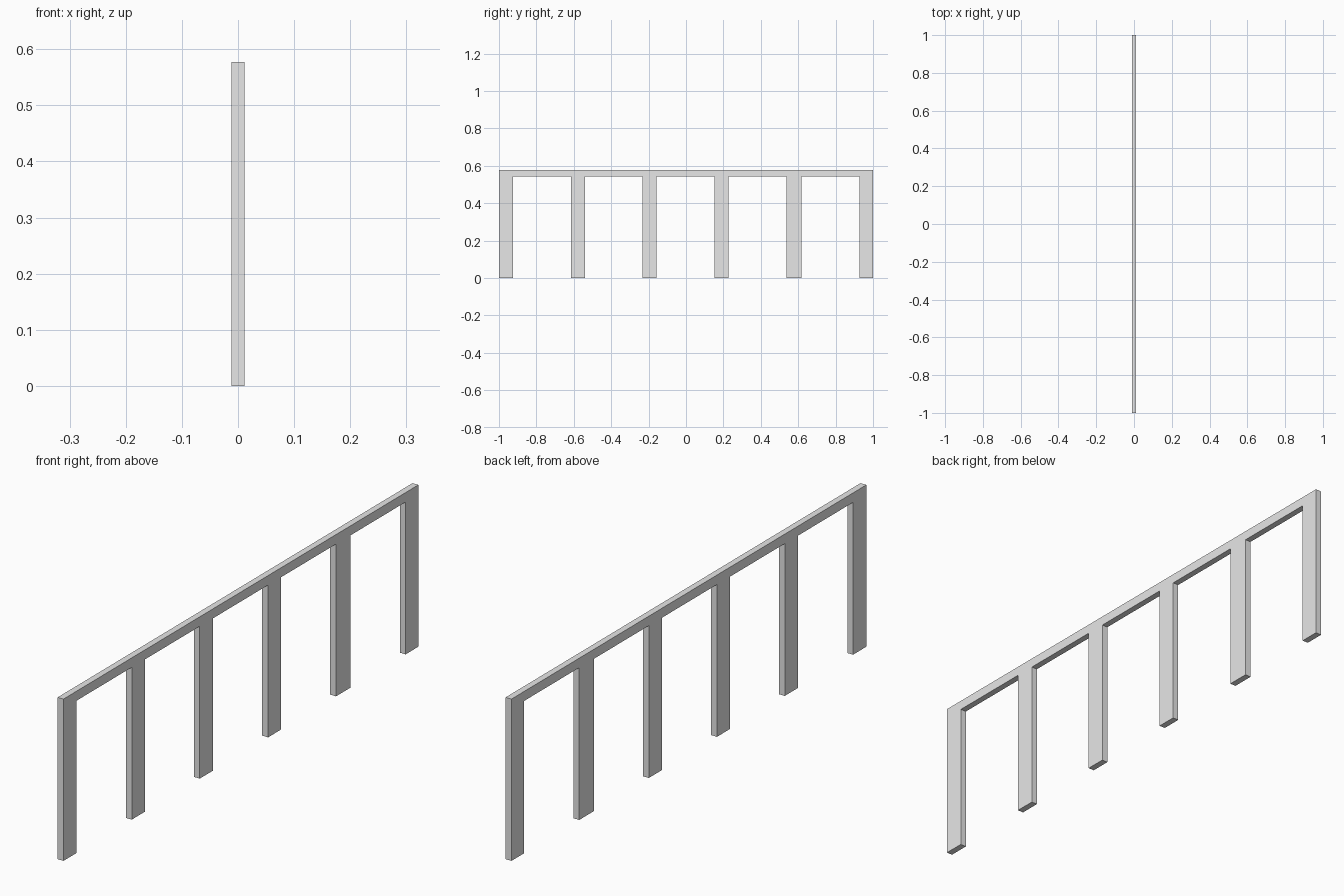
import bpy
import bmesh

if "Cube" in bpy.data.objects:
    bpy.data.objects.remove(bpy.data.objects["Cube"])

HALF_X = 0.0115      # half thickness of the frame
TOP = 0.577          # top of the rail
RAIL_BOTTOM = 0.543  # underside of the rail

# Start and end of each post along y
POSTS = [(-1.0, -0.925), (-0.615, -0.54), (-0.232, -0.158),
         (0.153, 0.226), (0.536, 0.618), (0.928, 1.0)]

grey = bpy.data.materials.new("light grey")
grey.diffuse_color = (0.8, 0.8, 0.8, 1.0)
grey.use_nodes = True
grey.node_tree.nodes["Principled BSDF"].inputs["Base Color"].default_value = grey.diffuse_color

# Comb-shaped outline: rail on top, posts hanging down to the ground
outline = [(1.0, TOP), (-1.0, TOP)]
for i, (y0, y1) in enumerate(POSTS):
    if i > 0:
        outline.append((y0, RAIL_BOTTOM))
    outline += [(y0, 0.0), (y1, 0.0)]
    if i < len(POSTS) - 1:
        outline.append((y1, RAIL_BOTTOM))

# Extrude the outline through the thickness
bm = bmesh.new()
face = bm.faces.new([bm.verts.new((-HALF_X, y, z)) for y, z in outline])
result = bmesh.ops.extrude_face_region(bm, geom=[face], use_keep_orig=True)
moved = [v for v in result["geom"] if isinstance(v, bmesh.types.BMVert)]
bmesh.ops.translate(bm, verts=moved, vec=(2 * HALF_X, 0, 0))
bmesh.ops.recalc_face_normals(bm, faces=bm.faces)

mesh = bpy.data.meshes.new("rail_with_posts")
bm.to_mesh(mesh)
bm.free()
mesh.materials.append(grey)
frame = bpy.data.objects.new("rail_with_posts", mesh)
bpy.context.collection.objects.link(frame)
